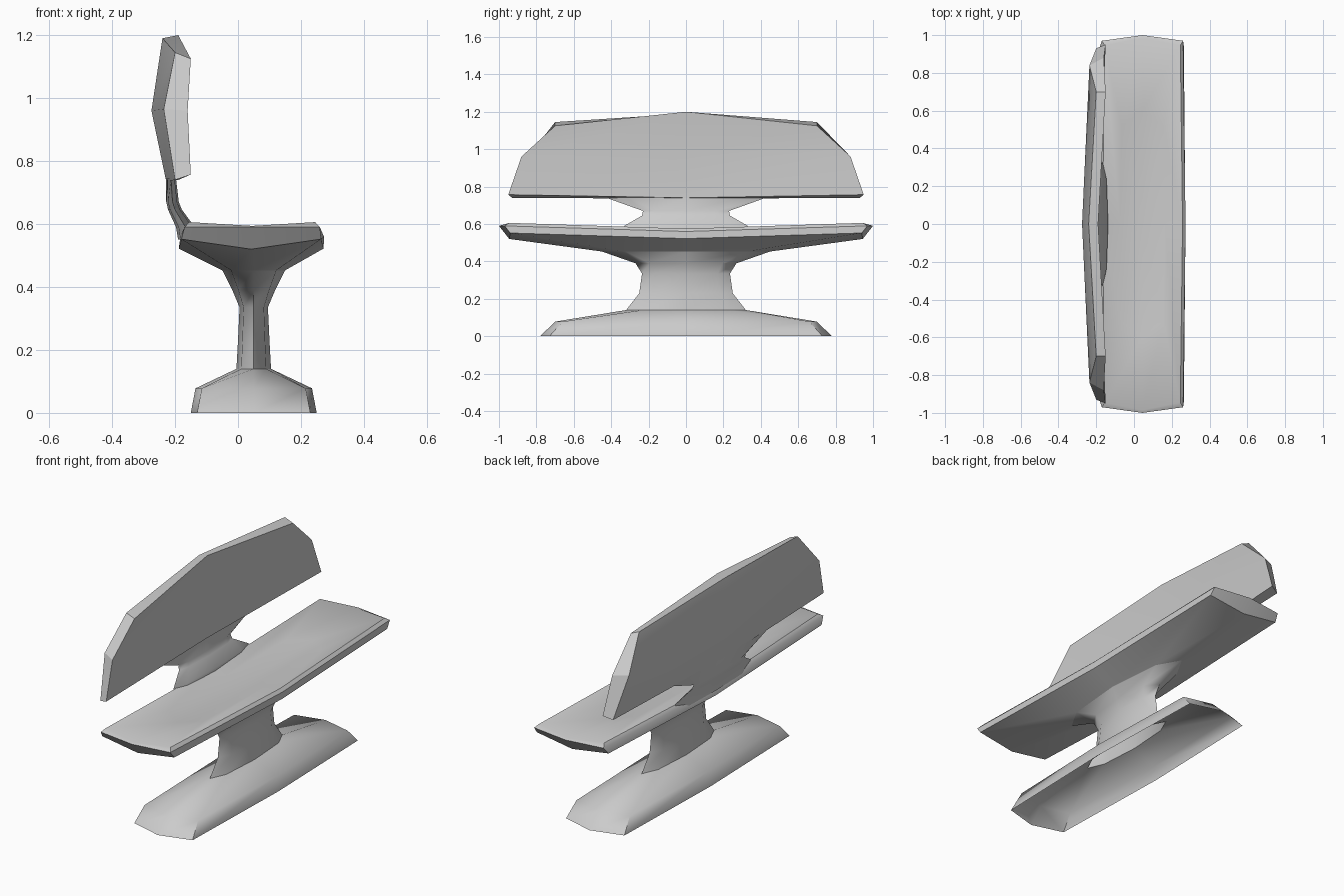
import bpy, bmesh
from math import radians

cube = bpy.data.objects.get("Cube")
if cube:
    bpy.data.objects.remove(cube, do_unlink=True)

GREY = (0.6, 0.6, 0.6, 1)
grey = bpy.data.materials.new("plain grey")
grey.use_nodes = True
grey.diffuse_color = GREY
grey.node_tree.nodes["Principled BSDF"].inputs["Base Color"].default_value = GREY


def octagon(cx, corner, side, end):
    """Eight points from three (x, y, z) offsets: corner, side middle, end middle."""
    a, b, c = corner
    sx, _, sz = side
    _, ey, ez = end
    return [(cx + sx, 0, sz), (cx + a, b, c), (cx, ey, ez), (cx - a, b, c),
            (cx - sx, 0, sz), (cx - a, -b, c), (cx, -ey, ez), (cx + a, -b, c)]


def oval(cx, hx, hy, z, k=0.72):
    return octagon(cx, (hx * k, hy * k, z), (hx, 0, z), (0, hy, z))


def finish(bm, name, angle):
    bmesh.ops.recalc_face_normals(bm, faces=bm.faces)
    mesh = bpy.data.meshes.new(name)
    bm.to_mesh(mesh)
    bm.free()
    mesh.materials.append(grey)
    ob = bpy.data.objects.new(name, mesh)
    bpy.context.collection.objects.link(ob)
    bpy.ops.object.select_all(action='DESELECT')
    ob.select_set(True)
    bpy.context.view_layer.objects.active = ob
    bpy.ops.object.shade_smooth_by_angle(angle=radians(angle))
    return ob


def loft(name, rings, angle, tip=None):
    """Skin a stack of rings; an optional tip point closes the last one."""
    bm = bmesh.new()
    loops = [[bm.verts.new(p) for p in ring] for ring in rings]
    n = len(loops[0])
    for lo, hi in zip(loops, loops[1:]):
        for i in range(n):
            j = (i + 1) % n
            bm.faces.new((lo[i], lo[j], hi[j], hi[i]))
    if tip:
        top = bm.verts.new(tip)
        for i in range(n):
            bm.faces.new((loops[-1][i], loops[-1][(i + 1) % n], top))
    return finish(bm, name, angle)


CX = 0.05

# Foot: hollow, sloped block
loft("base", [
    octagon(CX, (0.18, 0.73, 0), (0.2, 0, 0), (0, 0.78, 0)),
    octagon(CX, (0.165, 0.66, 0.078), (0.185, 0, 0.078), (0, 0.7, 0.078)),
    oval(CX, 0.055, 0.32, 0.14),
], 70)

# Waisted column flaring into the underside of the seat
loft("column", [
    oval(CX, 0.055, 0.32, 0.14),
    oval(CX, 0.05, 0.25, 0.23),
    oval(CX, 0.045, 0.235, 0.335),
    oval(CX, 0.068, 0.27, 0.39),
    oval(CX, 0.1, 0.45, 0.453),
], 60)

# Seat: underside, rim and dished top
loft("seat", [
    oval(CX, 0.1, 0.45, 0.453),
    octagon(0.042, (0.222, 0.94, 0.552), (0.23, 0, 0.522), (0, 0.945, 0.52)),
    octagon(0.045, (0.215, 0.97, 0.59), (0.228, 0, 0.56), (0, 1.0, 0.59)),
    octagon(0.045, (0.2, 0.945, 0.606), (0.212, 0, 0.575), (0, 0.985, 0.594)),
    octagon(0.045, (0.11, 0.52, 0.566), (0.12, 0, 0.562), (0, 0.6, 0.56)),
], 40, tip=(0.045, 0, 0.552))

# Hourglass bracket between seat and backrest
loft("back_bracket", [
    oval(-0.165, 0.025, 0.33, 0.55),
    oval(-0.167, 0.03, 0.33, 0.59),
    oval(-0.2, 0.022, 0.235, 0.645),
    oval(-0.208, 0.02, 0.23, 0.67),
    oval(-0.213, 0.016, 0.44, 0.745),
], 60)

# Backrest: each row is (front middle, front end, back end, back middle)
rows = [
    ((-0.19, 0, 0.74), (-0.15, 0.95, 0.757), (-0.2, 0.93, 0.74), (-0.228, 0, 0.735)),
    ((-0.2, 0, 0.96), (-0.16, 0.88, 0.96), (-0.236, 0.84, 0.965), (-0.275, 0, 0.96)),
    ((-0.19, 0, 1.2), (-0.15, 0.7, 1.125), (-0.2, 0.7, 1.145), (-0.24, 0, 1.19)),
]
bm = bmesh.new()
rings = []
for fm, fe, be, back in rows:
    other = [(x, -y, z) for x, y, z in (be, fe)]
    rings.append([bm.verts.new(p) for p in (fm, fe, be, back, *other)])
for lo, hi in zip(rings, rings[1:]):
    for i in range(6):
        j = (i + 1) % 6
        bm.faces.new((lo[i], lo[j], hi[j], hi[i]))
for r in (rings[0], rings[-1]):
    bm.faces.new((r[0], r[1], r[2], r[3]))
    bm.faces.new((r[3], r[4], r[5], r[0]))
finish(bm, "backrest", 25)
